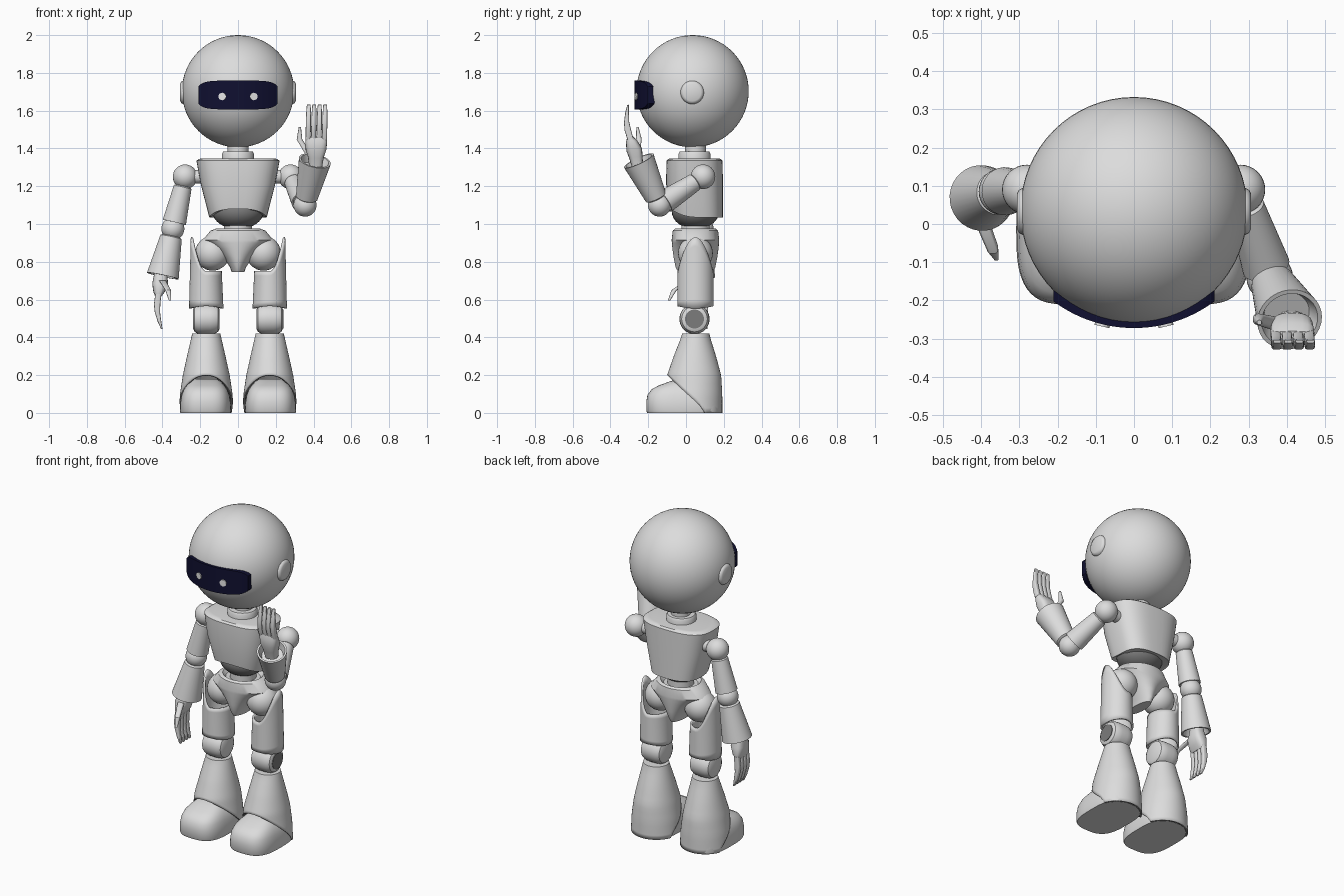
import bpy, bmesh, math
from mathutils import Vector, Matrix

if "Cube" in bpy.data.objects:
    bpy.data.objects.remove(bpy.data.objects["Cube"])


def material(name, r, g, b):
    m = bpy.data.materials.new(name)
    m.diffuse_color = (r, g, b, 1)
    m.use_nodes = True
    m.node_tree.nodes["Principled BSDF"].inputs["Base Color"].default_value = m.diffuse_color
    return m


GREY = material("light grey", 0.72, 0.72, 0.72)
DARK = material("dark grey", 0.2, 0.2, 0.2)
NAVY = material("navy", 0.005, 0.005, 0.03)
WHITE = material("white", 0.8, 0.8, 0.8)


def finish(bm, name, mat=GREY):
    bmesh.ops.recalc_face_normals(bm, faces=bm.faces)
    me = bpy.data.meshes.new(name)
    bm.to_mesh(me)
    bm.free()
    ob = bpy.data.objects.new(name, me)
    me.materials.append(mat)
    bpy.context.collection.objects.link(ob)
    return ob


def loft(name, rings, mat=GREY, cap0=True, cap1=True):
    bm = bmesh.new()
    vs = [[bm.verts.new(p) for p in r] for r in rings]
    n = len(vs[0])
    for a, b in zip(vs, vs[1:]):
        for i in range(n):
            j = (i + 1) % n
            bm.faces.new((a[i], a[j], b[j], b[i]))
    if cap0:
        bm.faces.new(vs[0])
    if cap1:
        bm.faces.new(vs[-1])
    return finish(bm, name, mat)


def ring(cx, cy, z, rx, ry, p=2, n=48):
    """Superellipse ring; p=2 is an ellipse, larger is boxier."""
    out = []
    for i in range(n):
        a = 2 * math.pi * i / n
        c, s = math.cos(a), math.sin(a)
        out.append(Vector((cx + rx * math.copysign(abs(c) ** (2 / p), c),
                           cy + ry * math.copysign(abs(s) ** (2 / p), s), z)))
    return out


def ball(name, loc, r, mat=GREY, seg=32):
    bm = bmesh.new()
    bmesh.ops.create_uvsphere(bm, u_segments=seg, v_segments=seg // 2, radius=1)
    s = r if isinstance(r, tuple) else (r, r, r)
    bmesh.ops.transform(bm, matrix=Matrix.Translation(loc) @ Matrix.Diagonal((*s, 1)), verts=bm.verts)
    return finish(bm, name, mat)


def turned(name, start, end, profile, mat=GREY):
    """Lathe of (radius, distance) points along start -> end."""
    start, d = Vector(start), Vector(end) - Vector(start)
    m = Matrix.Translation(start) @ d.to_track_quat('Z', 'Y').to_matrix().to_4x4()
    return loft(name, [[m @ v for v in ring(0, 0, h, r, r, n=32)] for r, h in profile], mat)


def cuff(name, start, end, r0, r1):
    """Flared arm sleeve with a hollow end."""
    L = (Vector(end) - Vector(start)).length
    turned(name, start, end, [(r0 * .85, 0), (r0, .006), (r1, L), (r1 * .87, L), (r1 * .7, L - .04)])


def interp(z, table):
    """Linear interpolation in rows of (z, value, value...), falling z."""
    for a, b in zip(table, table[1:]):
        if z >= b[0]:
            t = (a[0] - z) / (a[0] - b[0])
            return [u + (v - u) * t for u, v in zip(a[1:], b[1:])]
    return table[-1][1:]


# Head, ears and visor
ball("head", (0, .035, 1.703), .297, seg=64)
for s in (-1, 1):
    turned("ear", (s * .26, .033, 1.697), (s * .3, .033, 1.697),
           [(.062, 0), (.062, .03), (.056, .041), (.046, .046)])
rings = []
for i in range(41):
    u = i / 20 - 1
    x, h = .21 * u, .078 * (1 - .12 * u * u - .3 * abs(u) ** 10)
    y = .08 - math.sqrt(.352 ** 2 - x * x)
    rings.append([(x, y, 1.683 + h), (x, y, 1.683 - h), (x, y + .035, 1.683 - h), (x, y + .035, 1.683 + h)])
loft("visor", rings, NAVY)
for s in (-1, 1):
    turned("eye", (s * .082, -.260, 1.675), (s * .0835, -.2665, 1.675), [(.02, 0), (.02, .008)], WHITE)

# Neck, torso, belly, waist
turned("neck", (0, .05, 1.34), (0, .05, 1.5), [(.055, 0), (.055, .1)])
turned("collar", (0, .045, 1.33), (0, .045, 1.5), [(.085, 0), (.085, .042), (.078, .053), (.055, .055)])
rings = [ring(0, .045, z, rx, ry, 2.8) for z, rx, ry in
         ((1.347, .185, .12), (1.345, .205, .138), (1.335, .22, .149), (1.21, .197, .15))]
low = ring(0, .055, 1.035, .152, .14, 2.8)
for v in low:
    v.z += .045 * max(0, (.055 - v.y) / .14) ** 2
rings += [low, [Vector((v.x * .9, .055 + (v.y - .055) * .9, v.z + .005)) for v in low]]
loft("torso", rings)
ball("belly", (0, .05, 1.065), (.135, .125, .092), DARK)
turned("waist", (0, .05, .94), (0, .05, 1.0), [(.075, 0), (.075, .06)])

# Pelvis
loft("pelvis", [ring(0, .05, *r) for r in (
    (.955, .1, .09), (.975, .118, .108), (.965, .145, .12), (.915, .187, .126), (.9, .165, .125),
    (.87, .122, .122), (.82, .075, .115), (.77, .042, .105), (.745, .034, .09))])

# Legs: hip, thigh, knee, shin and foot, one per side
SHIN = ((.42, .074, .072, .052), (.4, .079, .077, .051), (.3, .102, .112, .047),
        (.2, .124, .143, .043), (.1, .139, .148, .044), (0, .145, .147, .045))
for s in (-1, 1):
    cx = s * .168
    ball("hip_joint", (s * .135, .05, .845), .092)
    low, top = ring(cx, .05, .565, .091, .096), ring(cx, .05, 0, .082, .095)
    rings = []
    for k in range(9):
        row = []
        for a, b in zip(low, top):
            out = s * (a.x - cx) / .091
            z0 = .565 - .012 * out * out
            z1 = .75 + .18 * max(0, out) ** 2
            t = k / 8
            v = a.lerp(b, t)
            v.z = z0 + (z1 - z0) * t
            row.append(v)
        rings.append(row)
    ob = loft("thigh", rings, GREY, False, False)
    mod = ob.modifiers.new("shell", 'SOLIDIFY')
    mod.thickness, mod.offset = .012, -1

    turned("knee", (cx - .07, .045, .497), (cx + .07, .045, .497),
           [(.052, 0), (.068, .008), (.077, .025), (.08, .05), (.08, .09), (.077, .115), (.068, .132), (.052, .14)])
    if s > 0:
        turned("knee_cap", (cx + .068, .045, .497), (cx + .073, .045, .497), [(.05, 0), (.05, .005)], DARK)

    # bell-shaped shin, its lower edge rising at the front over the foot
    unit = ring(0, 0, 0, 1, 1, n=64)
    rings = [[Vector((cx, .05, .421))] * 64]
    rings = [ring(cx, .052, .42, .05, .05, n=64)]
    for k in range(17):
        row = []
        for u in unit:
            y = .045 + .145 * u.y
            zb = min(.2, max(0, .035 + (.08 - y) * .92)) if y < .08 else max(0, .035 - (y - .08) * 2)
            z = .42 + (zb - .42) * k / 16
            rx, ry, cy = interp(z, SHIN)
            row.append(Vector((cx + rx * u.x, cy + ry * u.y, z)))
        rings.append(row)
    ob = loft("shin", rings, GREY, True, False)
    ob.data.materials.append(DARK)
    mod = ob.modifiers.new("shell", 'SOLIDIFY')
    mod.thickness, mod.offset = .012, -1
    mod.material_offset = mod.material_offset_rim = 1

    # foot: rows of height, half width, front y, back y
    loft("foot", [ring(cx + s * .004, (f + b) / 2, z, w, (b - f) / 2, 3) for z, w, f, b in (
        (0, .133, -.205, .178), (.01, .136, -.21, .18), (.06, .133, -.21, .175), (.095, .127, -.204, .165),
        (.125, .115, -.182, .15), (.145, .1, -.145, .14), (.165, .082, -.09, .12), (.18, .06, -.04, .1))])


# Hand in a local frame: width, curl and length directions
def hand(wrist, width, curl, along, thumb):
    m = Matrix((width, curl, along)).transposed().to_4x4()
    m = Matrix.Translation(wrist) @ m

    def put(name, rows, p):
        loft(name, [[m @ v for v in ring(w, c, l, rw, rc, p, 20)] for w, c, l, rw, rc in rows])

    put("palm", [(0, 0, -.03, .035, .03), (0, 0, .02, .042, .036), (0, -.002, .06, .055, .042),
                 (0, -.008, .105, .058, .03), (0, -.012, .13, .054, .016)], 3)
    for i in range(4):
        w = (i - 1.5) * .029
        put("finger", [(w, -.012, .115, .0135, .016), (w, -.018, .17, .0135, .017), (w, -.017, .21, .0135, .014),
                       (w, -.006, .26, .0125, .010), (w, .006, .3, .010, .004)], 4)
    a, t = Vector((-.045, .01, .045)), Vector(thumb)
    mid = a.lerp(t, .55) + Vector((-.02, .008, -.008))
    put("thumb", [(*a, .018, .018), (*mid, .015, .015), (*t, .006, .006)], 2.5)


# Arms: shoulder, elbow and wrist points
ARMS = {
    "lowered": (Vector((-.28, .09, 1.25)), Vector((-.345, .085, .975)), Vector((-.398, .068, .725))),
    "raised": (Vector((.278, .09, 1.25)), Vector((.355, -.14, 1.1)), Vector((.407, -.25, 1.335))),
}
for name, (sh, el, wr) in ARMS.items():
    ball(name + "_shoulder", sh, .065)
    turned(name + "_axle", (sh.x * .6, .08, 1.25), sh, [(.035, 0), (.035, .1)])
    ball(name + "_elbow", el, .061)
    d = (el - sh).normalized()
    cuff(name + "_upper_arm", sh + d * .05, el - d * .035, .048, .063)
    d = (wr - el).normalized()
    cuff(name + "_forearm", el + d * .04, wr, .058, .086)

hand((-.41, .06, .745), (0, 1, 0), (1, 0, 0), (0, 0, -1), (-.15, .05, .15))
hand((.412, -.262, 1.335), (1, 0, 0), (0, .985, .17), (.02, -.17, .985), (-.088, .035, .175))

bpy.ops.object.select_all(action='SELECT')
bpy.context.view_layer.objects.active = bpy.data.objects["head"]
bpy.ops.object.shade_smooth_by_angle(angle=math.radians(35))
